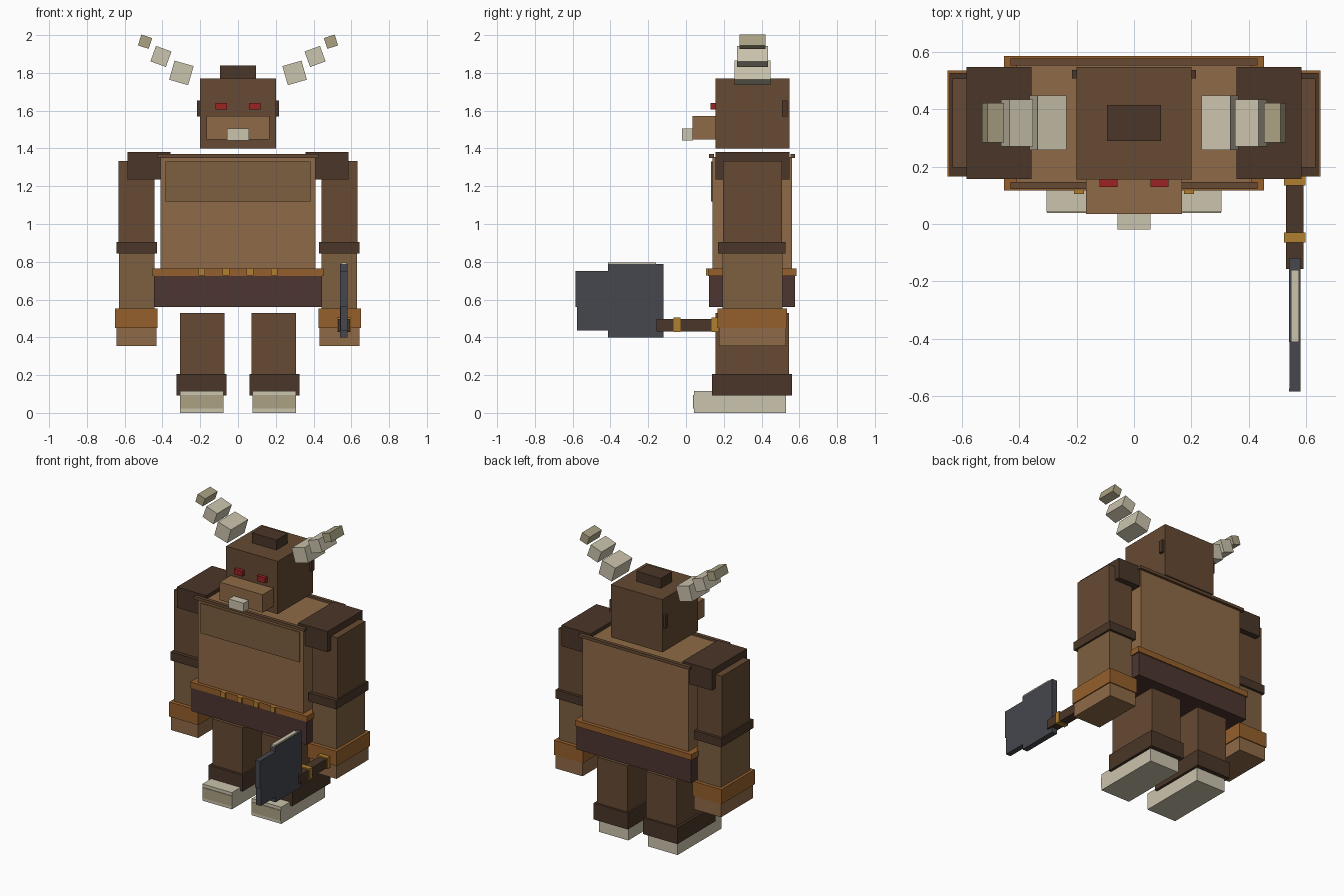
import bpy
from mathutils import Matrix, Vector
from math import radians

if "Cube" in bpy.data.objects:
    bpy.data.objects.remove(bpy.data.objects["Cube"])


def mat(name, hexcol):
    m = bpy.data.materials.new(name)
    srgb = [int(hexcol[i:i + 2], 16) / 255 for i in (0, 2, 4)]
    m.diffuse_color = [((c + 0.055) / 1.055) ** 2.4 for c in srgb] + [1]
    m.use_nodes = True
    m.node_tree.nodes["Principled BSDF"].inputs["Base Color"].default_value = m.diffuse_color
    return m


FUR = mat("fur", "664a33")
DARK = mat("dark_fur", "4a3628")
SKIN = mat("skin", "8f6a47")
TAN = mat("forearm_tan", "7d6040")
LEATHER = mat("leather", "4d3631")
COPPER = mat("copper", "96602c")
GOLD = mat("gold", "b07f30")
BONE = mat("bone", "cbc3ad")
TIP = mat("bone_tip", "aba284")
STEEL = mat("steel", "46474d")
RED = mat("red", "9c2225")


def box(name, x, y, z, m, tilt=0):
    """Box from (min, max) ranges, tilted in degrees about y."""
    c = Vector([(r[0] + r[1]) / 2 for r in (x, y, z)])
    d = [r[1] - r[0] for r in (x, y, z)]
    bpy.ops.mesh.primitive_cube_add(size=1)
    o = bpy.context.object
    o.name = name
    o.data.transform(Matrix.Diagonal((*d, 1)))
    o.location = c
    o.rotation_euler.y = radians(tilt)
    o.data.materials.append(m)


def pair(name, x, y, z, m, tilt=0):
    """The right-hand box and its mirror image."""
    box(name + "_right", x, y, z, m, tilt)
    box(name + "_left", (-x[1], -x[0]), y, z, m, -tilt)


# Torso, collar strips and chest panel
box("torso", (-.41, .41), (.14, .56), (.72, 1.355), SKIN)
box("chest_panel", (-.385, .385), (.132, .145), (1.12, 1.33), TAN)
box("collar_front", (-.43, .43), (.122, .147), (1.35, 1.37), FUR)
box("collar_back", (-.43, .43), (.553, .578), (1.35, 1.37), FUR)

# Waist, belt and studs
box("waist", (-.445, .445), (.122, .578), (.56, .728), LEATHER)
box("belt", (-.453, .453), (.117, .586), (.725, .765), COPPER)
for i in range(4):
    cx = -.192 + i * .128
    box(f"belt_stud_{i}", (cx - .018, cx + .018), (.105, .125), (.727, .765), GOLD)

# Head and face
box("head", (-.2, .2), (.155, .547), (1.4, 1.77), FUR)
box("crest", (-.095, .095), (.29, .415), (1.765, 1.84), DARK)
box("snout", (-.167, .167), (.035, .16), (1.447, 1.573), SKIN)
box("tooth", (-.058, .058), (-.02, .037), (1.443, 1.505), BONE)
pair("eye", (.058, .12), (.129, .16), (1.605, 1.641), RED)
pair("ear", (.195, .217), (.507, .537), (1.568, 1.655), DARK)

# Horn segments: centre x, centre z, width, half depth, tilt
for i, (cx, cz, w, hd, t) in enumerate([(.3, 1.8, .105, .095, -16),
                                        (.408, 1.887, .087, .082, -20),
                                        (.492, 1.965, .06, .069, -18)]):
    h = w / 2
    pair(f"horn_{i}", (cx - h, cx + h), (.353 - hd, .353 + hd),
         (cz - h, cz + h), TIP if i == 2 else BONE, t)

# Arms
pair("shoulder", (.357, .585), (.157, .547), (1.235, 1.38), DARK)
pair("upper_arm", (.442, .633), (.197, .507), (.88, 1.333), FUR)
pair("elbow_band", (.43, .643), (.17, .527), (.845, .905), DARK)
pair("forearm", (.443, .63), (.193, .51), (.54, .86), TAN)
pair("cuff", (.425, .65), (.166, .536), (.45, .553), COPPER)
pair("hand", (.432, .643), (.174, .53), (.355, .455), SKIN)

# Legs and feet
pair("leg", (.072, .308), (.155, .545), (.19, .53), FUR)
pair("shin_band", (.06, .325), (.138, .56), (.093, .207), DARK)
pair("foot", (.077, .306), (.042, .53), (0, .117), BONE)
pair("toe", (.079, .304), (.038, .06), (.022, .095), TIP)

# Cleaver
box("cleaver_handle", (.53, .592), (-.157, .19), (.432, .496), DARK)
for i, cy in enumerate((-.047, .153)):
    box(f"handle_ring_{i}", (.523, .599), (cy - .018, cy + .018), (.427, .505), GOLD)
box("cleaver_blade", (.54, .58), (-.412, -.118), (.398, .787), STEEL)
box("blade_front", (.543, .58), (-.576, -.41), (.435, .752), STEEL)
box("blade_edge", (.541, .581), (-.585, -.574), (.56, .752), STEEL)
box("blade_spine", (.547, .575), (-.412, -.16), (.78, .797), BONE)
